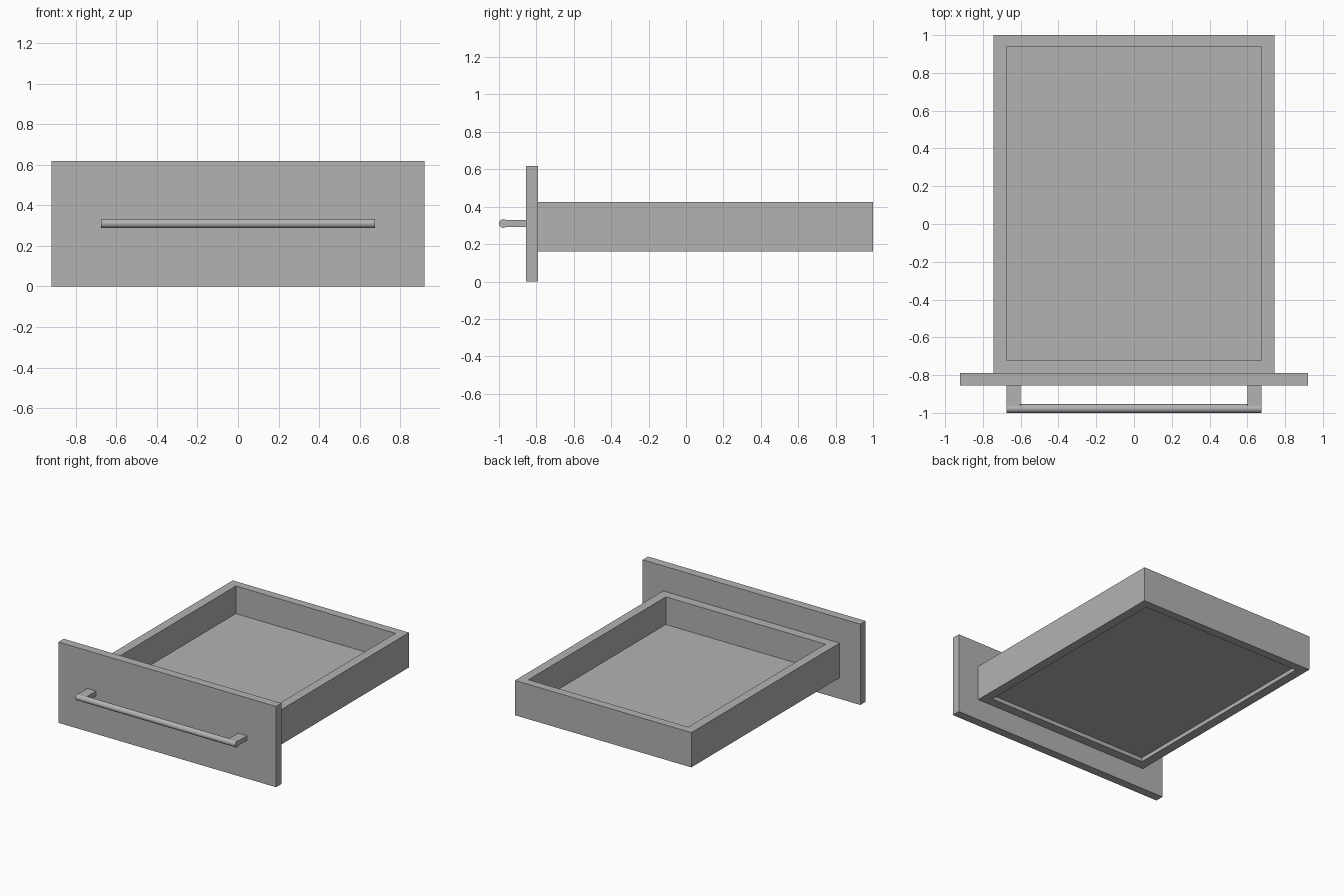
import bpy
import math

cube = bpy.data.objects.get("Cube")
if cube:
    bpy.data.objects.remove(cube, do_unlink=True)

GREY = (0.45, 0.45, 0.45, 1)
grey = bpy.data.materials.new("plain_grey")
grey.use_nodes = True
grey.diffuse_color = GREY
grey.node_tree.nodes["Principled BSDF"].inputs["Base Color"].default_value = GREY


def box(name, x, y, z):
    """Box spanning the given (low, high) ranges."""
    bpy.ops.mesh.primitive_cube_add(size=1)
    ob = bpy.context.object
    ob.name = name
    ob.location = [(a + b) / 2 for a, b in (x, y, z)]
    ob.scale = [b - a for a, b in (x, y, z)]
    bpy.ops.object.transform_apply(location=True, scale=True)
    ob.data.materials.append(grey)
    return ob


# Drawer tray: a solid block hollowed from above and shallowly from below
W, FRONT, BACK = 0.745, -0.79, 1.0
IN_W, IN_FRONT, IN_BACK = 0.675, -0.72, 0.937
tray = box("drawer_tray", (-W, W), (FRONT, BACK), (0.16, 0.426))
for name, z in (("tray_hollow_cutter", (0.215, 0.6)),
                ("underside_recess_cutter", (0.0, 0.19))):
    cutter = box(name, (-IN_W, IN_W), (IN_FRONT, IN_BACK), z)
    cutter.hide_render = True
    cut = tray.modifiers.new(name, 'BOOLEAN')
    cut.operation = 'DIFFERENCE'
    cut.solver = 'EXACT'
    cut.object = cutter
    # Bake the cut and discard the cutter
    bpy.context.view_layer.objects.active = tray
    bpy.ops.object.modifier_apply(modifier=cut.name)
    bpy.data.objects.remove(cutter, do_unlink=True)

# Front panel
box("front_panel", (-0.92, 0.92), (-0.855, FRONT), (0, 0.617))

# Handle bar with two flat brackets
R = 0.023
bpy.ops.mesh.primitive_cylinder_add(vertices=32, radius=R, depth=2 * IN_W,
                                    location=(0, -1 + R, 0.31),
                                    rotation=(0, math.pi / 2, 0))
bar = bpy.context.object
bar.name = "handle_bar"
bar.data.materials.append(grey)
bpy.ops.object.shade_smooth_by_angle()
for side, x in (("right", (-IN_W, -0.6)), ("left", (0.6, IN_W))):
    box("handle_bracket_" + side, x, (-0.97, -0.855), (0.292, 0.328))
